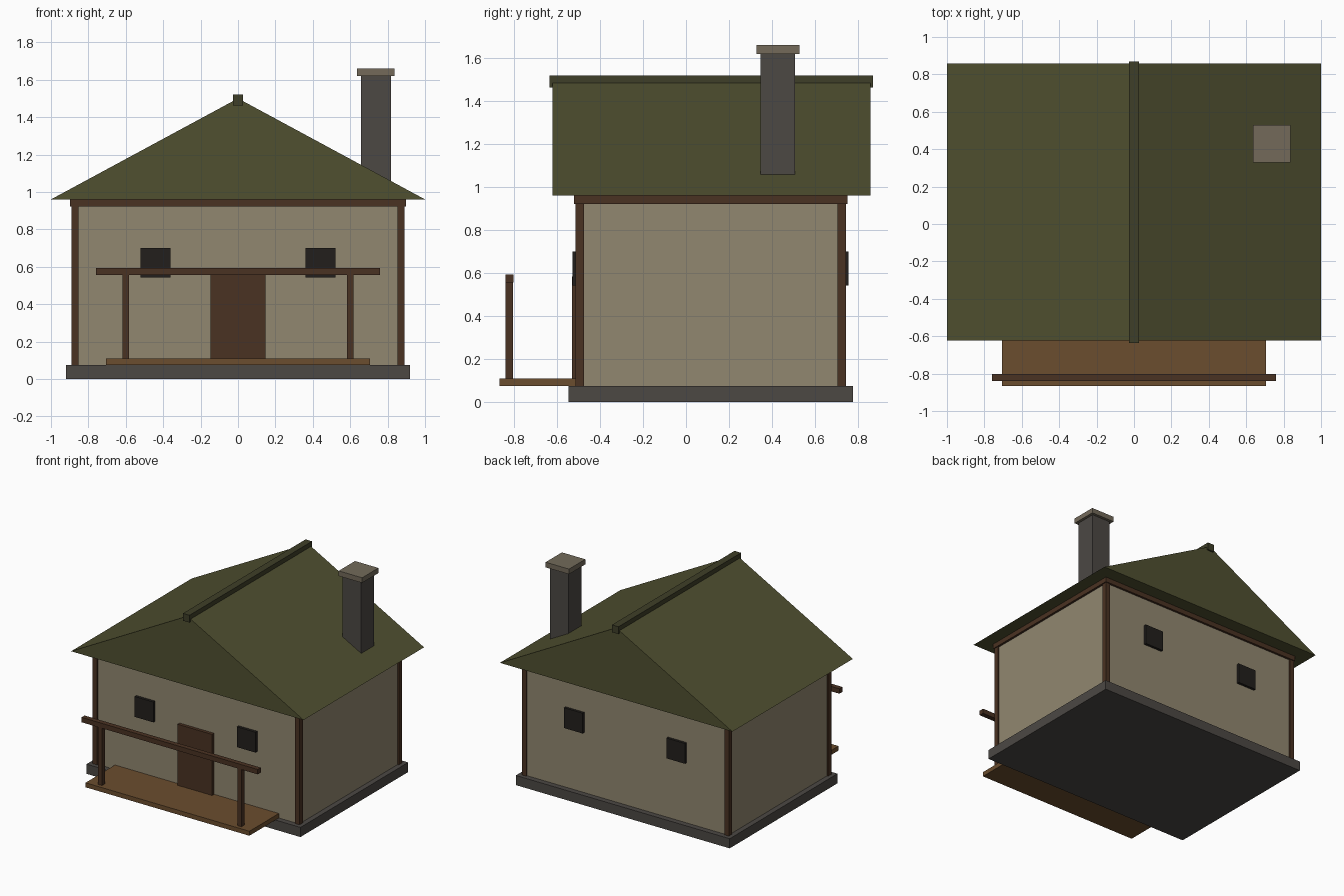
import bpy

if "Cube" in bpy.data.objects:
    bpy.data.objects.remove(bpy.data.objects["Cube"])

def material(name, rgb):
    # sRGB 0-255 to linear
    m = bpy.data.materials.new(name)
    m.diffuse_color = [(c / 255 / 12.92 if c < 11 else ((c / 255 + 0.055) / 1.055) ** 2.4) for c in rgb] + [1]
    m.use_nodes = True
    m.node_tree.nodes["Principled BSDF"].inputs["Base Color"].default_value = m.diffuse_color
    return m

PLASTER = material("plaster", (145, 135, 112))
TIMBER = material("timber", (74, 50, 34))
PLANK = material("plank", (107, 77, 46))
STONE = material("stone", (76, 72, 68))
CAPSTONE = material("capstone", (115, 106, 90))
ROOF = material("roof", (80, 80, 48))
RIDGE = material("ridge", (62, 62, 40))
GLASS = material("glass", (34, 31, 28))

def mesh(name, verts, faces, mat):
    me = bpy.data.meshes.new(name)
    me.from_pydata(verts, [], faces)
    me.materials.append(mat)
    ob = bpy.data.objects.new(name, me)
    bpy.context.collection.objects.link(ob)
    return ob

def box(name, x, y, z, mat):
    """Box from (min, max) ranges on each axis."""
    verts = [(a, b, c) for a in x for b in y for c in z]
    faces = [(0, 1, 3, 2), (4, 6, 7, 5), (0, 4, 5, 1), (2, 3, 7, 6), (0, 2, 6, 4), (1, 5, 7, 3)]
    return mesh(name, verts, faces, mat)

# Base and walls
box("foundation", (-0.92, 0.92), (-0.547, 0.777), (0, 0.075), STONE)
box("walls", (-0.88, 0.88), (-0.505, 0.735), (0.07, 0.925), PLASTER)
box("wall_plate", (-0.897, 0.897), (-0.522, 0.752), (0.922, 0.962), TIMBER)

# Corner posts
for sx, xs in (("left", (-0.89, -0.852)), ("right", (0.852, 0.89))):
    for sy, ys in (("front", (-0.515, -0.475)), ("back", (0.705, 0.745))):
        box(f"corner_post_{sy}_{sx}", xs, ys, (0.075, 0.922), TIMBER)

# Windows
for sx, cx in (("left", -0.44), ("right", 0.44)):
    for sy, ys in (("front", (-0.527, -0.495)), ("back", (0.725, 0.755))):
        box(f"window_{sy}_{sx}", (cx - 0.08, cx + 0.08), ys, (0.542, 0.7), GLASS)

# Door with frame
for side, xs in (("left", (-0.148, -0.118)), ("right", (0.118, 0.148))):
    box(f"door_jamb_{side}", xs, (-0.53, -0.495), (0.075, 0.585), TIMBER)
box("door_lintel", (-0.118, 0.118), (-0.53, -0.495), (0.55, 0.585), TIMBER)
box("door", (-0.118, 0.118), (-0.529, -0.495), (0.075, 0.55), TIMBER)

# Porch
box("porch_floor", (-0.705, 0.705), (-0.867, -0.505), (0.075, 0.11), PLANK)
for side, cx in (("left", -0.6), ("right", 0.6)):
    box(f"porch_post_{side}", (cx - 0.017, cx + 0.017), (-0.839, -0.804), (0.11, 0.556), TIMBER)
box("porch_beam", (-0.758, 0.758), (-0.84, -0.802), (0.556, 0.594), TIMBER)

# Gable roof: triangular prism along y
profile = [(-1, 0.96), (1, 0.96), (0, 1.5)]
mesh("roof", [(x, y, z) for y in (-0.622, 0.858) for x, z in profile],
     [(0, 1, 2), (5, 4, 3), (0, 3, 4, 1), (1, 4, 5, 2), (2, 5, 3, 0)], ROOF)
box("ridge_cap", (-0.028, 0.028), (-0.636, 0.87), (1.463, 1.52), RIDGE)

# Chimney
box("chimney", (0.657, 0.817), (0.347, 0.507), (1.0, 1.62), STONE)
box("chimney_cap", (0.637, 0.838), (0.328, 0.528), (1.62, 1.66), CAPSTONE)
